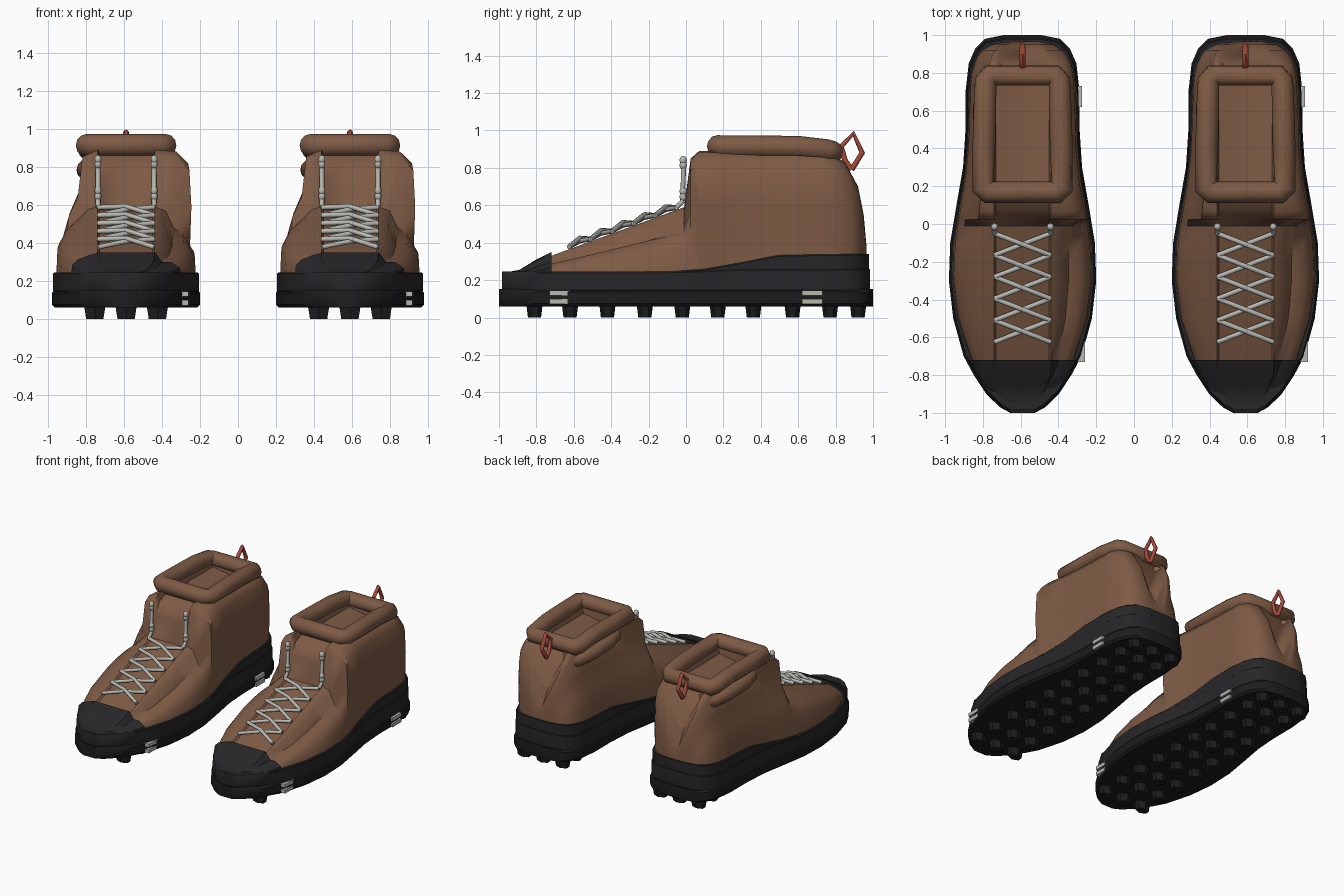
import bpy, bmesh, math
from mathutils import Matrix

if "Cube" in bpy.data.objects:
    bpy.data.objects.remove(bpy.data.objects["Cube"])


def material(name, col):
    m = bpy.data.materials.new(name)
    m.diffuse_color = (*col, 1)
    m.use_nodes = True
    m.node_tree.nodes["Principled BSDF"].inputs["Base Color"].default_value = m.diffuse_color
    return m


BROWN = material("leather", (0.21, 0.105, 0.06))
BLACK = material("rubber", (0.02, 0.02, 0.022))
DARK = material("outsole_rubber", (0.012, 0.012, 0.013))
LACE = material("lace", (0.48, 0.48, 0.45))
RED = material("red_loop", (0.40, 0.07, 0.045))


def interp(table, y):
    if y <= table[0][0]:
        return table[0][1]
    for (a, u), (b, v) in zip(table, table[1:]):
        if y <= b:
            return u + (v - u) * (y - a) / (b - a)
    return table[-1][1]


def finish(ob, mat, angle=35):
    ob.data.materials.append(mat)
    bpy.ops.object.select_all(action='DESELECT')
    ob.select_set(True)
    bpy.context.view_layer.objects.active = ob
    if ob.type == 'CURVE':
        bpy.ops.object.convert(target='MESH')
        ob = bpy.context.object
    bpy.ops.object.shade_smooth_by_angle(angle=math.radians(angle))
    return ob


def from_bmesh(name, bm, mat, angle=35):
    bmesh.ops.recalc_face_normals(bm, faces=bm.faces)
    me = bpy.data.meshes.new(name)
    bm.to_mesh(me)
    bm.free()
    ob = bpy.data.objects.new(name, me)
    bpy.context.collection.objects.link(ob)
    return finish(ob, mat, angle)


def loft(name, stations, section, mat, angle=35):
    """Skin closed (x, z) sections placed along y."""
    bm = bmesh.new()
    rings = [[bm.verts.new((x, y, z)) for x, z in section(y)] for y in stations]
    n = len(rings[0])
    for a, b in zip(rings, rings[1:]):
        for i in range(n):
            j = (i + 1) % n
            bm.faces.new((a[i], a[j], b[j], b[i]))
    bm.faces.new(rings[0])
    bm.faces.new(rings[-1])
    return from_bmesh(name, bm, mat, angle)


def tube(name, paths, r, mat, cyclic=False, res=2):
    cu = bpy.data.curves.new(name, 'CURVE')
    cu.dimensions = '3D'
    cu.bevel_depth = r
    cu.bevel_resolution = res
    cu.use_fill_caps = True
    for path in paths:
        sp = cu.splines.new('POLY')
        sp.points.add(len(path) - 1)
        for p, co in zip(sp.points, path):
            p.co = (*co, 1)
        sp.use_cyclic_u = cyclic
    ob = bpy.data.objects.new(name, cu)
    bpy.context.collection.objects.link(ob)
    return finish(ob, mat, 50)


WIDTH = [(-1, .065), (-.97, .12), (-.9, .192), (-.8, .258), (-.7, .312), (-.5, .367),
         (-.3, .39), (-.1, .383), (.1, .35), (.3, .315), (.5, .302), (.7, .302),
         (.85, .285), (.93, .25), (.98, .2), (1, .1)]
HEIGHT = [(-.78, .30), (-.72, .33), (-.01, .59), (.025, .85), (.07, .89), (.75, .885),
          (.85, .83), (.92, .7), (.95, .55), (.965, .38)]
CAP = [(-.97, .24), (-.89, .255), (-.8, .31), (-.72, .35)]
RAND = [(0, .245), (.2, .275), (.5, .335), (1, .34)]
BLEND = [(-.2, 0), (-.01, .2), (.025, 1)]


def scaled_width(y, s):
    return interp(WIDTH, y / s) * s


def slab(bottom, top, s, chamfer=.015):
    def section(y):
        w = scaled_width(y, s)
        t = interp(top, y)
        half = [(w - chamfer, bottom), (w, bottom + chamfer), (w, t - chamfer), (w - chamfer, t)]
        return half + [(-x, z) for x, z in reversed(half)]
    return section


def body(w, h, a, f, c):
    """Asymmetric boot section: a blends from vamp (0) to ankle (1)."""
    b = .2
    m = lambda u, v: u + (v - u) * a
    L = lambda v: b + (h - b) * v
    tx = min(.15, .6 * w)
    return [(-w, b), (-w * .98, L(m(.55, .3))), (-w * .88, L(m(.75, .52))),
            (-w * m(.68, .74), L(m(.9, .68))), (-w * m(.55, .68), L(m(.97, .95))),
            (-tx, h), (-tx * .93, f), (0, c), (tx * .93, f), (tx, h),
            (w * m(.55, .78), L(m(.94, .99))), (w * m(.66, .97), L(m(.66, .9))),
            (w * m(.82, 1), L(m(.66, .6))), (w * .98, L(m(.45, .3))), (w, b)]


def upper_section(y):
    h = interp(HEIGHT, y)
    f = c = h
    if y < 0:
        f = c = h - .015
    elif y < .1:
        f = c = .74 if y < .05 else .83
    elif .223 < y < .737:       # foot opening
        f, c = .85, .825
    elif y > .82:               # heel groove
        c = min(h - .02, max(h - .25, .42))
    return body(scaled_width(y, .965) * .985, h, interp(BLEND, y), f, c)


def cap_section(y):
    h = interp(CAP, y)
    return body(scaled_width(y, .985), h, 0, h, h)


def build_boot():
    parts = []
    add = parts.append
    ys = [y for y, _ in WIDTH]
    # sole layers
    add(loft("outsole", ys, slab(.06, [(0, .152)], 1), DARK))
    add(loft("midsole", [y * .985 for y in ys], slab(.14, [(0, .245), (.3, .26)], .985, .006), BLACK))
    add(loft("rand", [y * .978 for y in ys], slab(.2, RAND, .978, .006), BLACK))
    # tread lugs: tapered hexagons in three columns
    bm = bmesh.new()
    for y in (-.81, -.62, -.42, -.22, -.02, .17, .36, .57, .77, .92):
        for x in (-.165, 0, .165):
            if abs(x) < interp(WIDTH, y) - .03:
                bmesh.ops.create_cone(bm, cap_ends=True, segments=6, radius1=.05, radius2=.064,
                                      depth=.08, matrix=Matrix.Translation((x, y, .04))
                                      @ Matrix.Diagonal((1.05, .7, 1, 1)))
    add(from_bmesh("tread_lugs", bm, DARK, 20))
    # reflective strips on the right side of the sole
    bm = bmesh.new()
    for y, x in ((-.675, .295), (.675, .28)):
        for z in (.085, .13):
            bmesh.ops.create_cube(bm, size=1, matrix=Matrix.Translation((x, y, z))
                                  @ Matrix.Diagonal((.07, .11, .027, 1)))
    add(from_bmesh("side_strips", bm, LACE))
    # leather upper and toe cap
    add(loft("upper", [-.78, -.72, -.5, -.3, -.2, -.1, -.01, .025, .07, .22, .226, .4, .58, .733,
                       .74, .8, .85, .89, .92, .95, .965], upper_section, BROWN, 50))
    add(loft("toe_cap", [-.97, -.93, -.89, -.85, -.8, -.76, -.72], cap_section, BLACK, 40))
    # padded collar and heel pad
    half = [(.18, .168, .915), (.21, .195, .914), (.205, .4, .913), (.2, .6, .911),
            (.195, .755, .893), (.17, .785, .883)]
    ring = half + [(-x, y, z) for x, y, z in reversed(half)]
    add(tube("collar", [ring], .06, BROWN, True, 4))
    add(tube("heel_pad", [[(-.18, .3, .8), (-.21, .42, .79), (-.212, .62, .785),
                           (-.18, .76, .775), (-.1, .82, .77)]], .05, BROWN, False, 4))
    # pull loop
    add(tube("pull_loop", [[(0, .885, .79), (0, .85, .84), (0, .83, .915), (0, .895, .983),
                            (0, .942, .88), (0, .885, .79)]], .015, RED))
    # criss-cross laces and ankle laces
    lz = lambda y: .616 + .365 * y
    paths = []
    for k in range(5):
        y0, y1 = -.625 + .115 * k, -.51 + .115 * k
        for s, lift in ((1, .0), (-1, .016)):
            ym = (y0 + y1) / 2
            paths.append([(-.148 * s, y0, lz(y0) - .01), (0, ym, lz(ym) + lift),
                          (.148 * s, y1, lz(y1) - .01)])
    for s in (-1, 1):
        paths.append([(.148 * s, -.05, .59), (.148 * s, -.02, .62), (.148 * s, -.01, .85)])
    add(tube("laces", paths, .013, LACE))
    # lace hooks
    bm = bmesh.new()
    for x in (-.148, .148):
        for z in (.645, .675, .815, .84):
            bmesh.ops.create_uvsphere(bm, u_segments=10, v_segments=6, radius=.02,
                                      matrix=Matrix.Translation((x, -.015, z))
                                      @ Matrix.Diagonal((.95, 1, 1.2, 1)))
    add(from_bmesh("lace_hooks", bm, LACE, 60))
    return parts


# pair of identical boots
for side, cx in (("left", -.59), ("right", .59)):
    for ob in build_boot():
        ob.location.x = cx
        ob.name = side + "_" + ob.name.split(".")[0]
